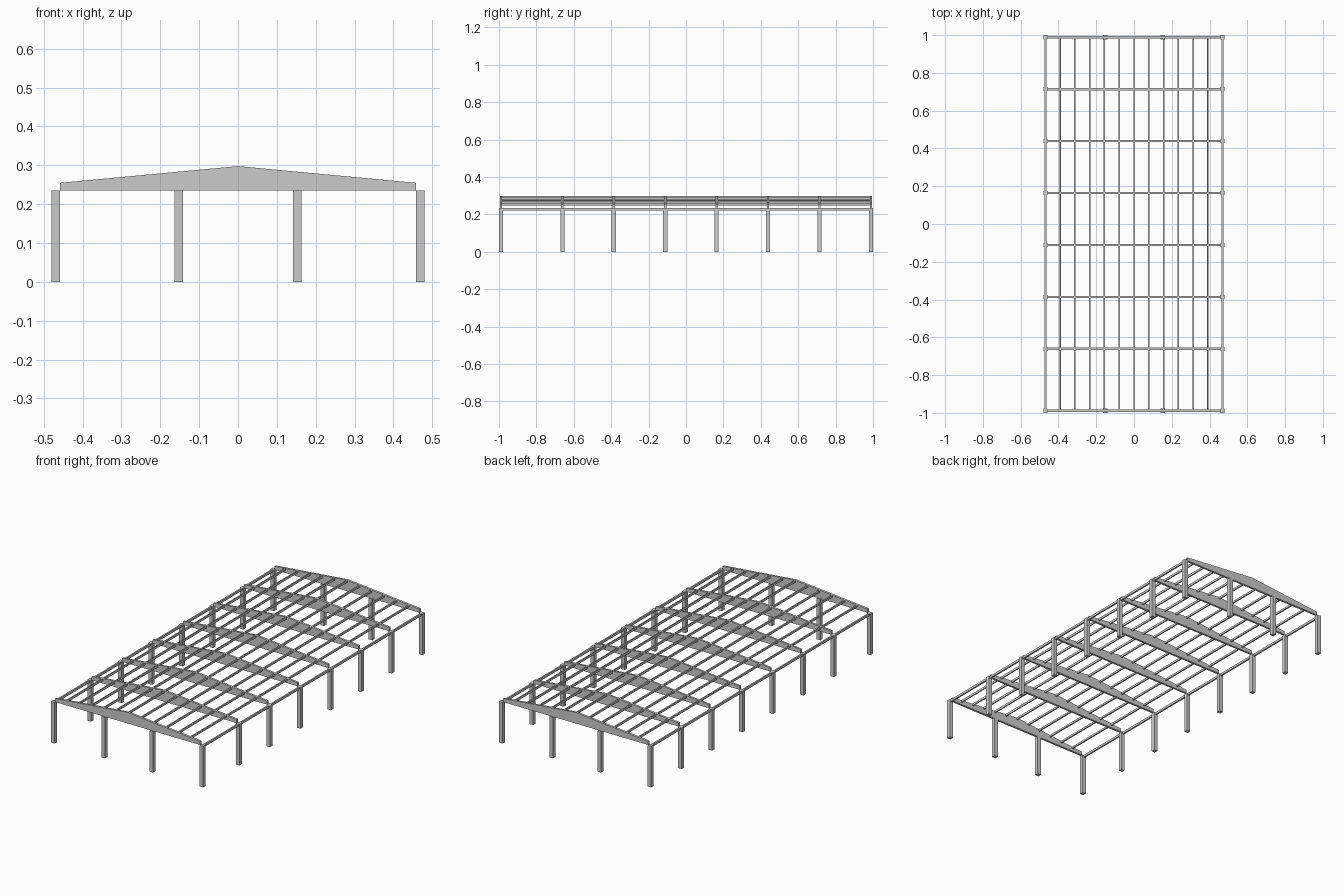
import bpy, bmesh
from mathutils import Matrix
from math import atan2

if "Cube" in bpy.data.objects:
    bpy.data.objects.remove(bpy.data.objects["Cube"])

COL, COL_H = 0.022, 0.235            # column width and height
X_SIDE, X_MID, Y_END = 0.469, 0.152, 0.989
BEAM_X, BEAM_T = 0.458, 0.012        # rafter half span and thickness
EAVE_Z, RIDGE_Z = 0.255, 0.298
frames = [-Y_END] + [Y_END - 0.275 * i for i in range(6, -1, -1)]
SLOPE = (RIDGE_Z - EAVE_Z) / BEAM_X


def finish(name, bm):
    bmesh.ops.recalc_face_normals(bm, faces=bm.faces)
    me = bpy.data.meshes.new(name)
    bm.to_mesh(me)
    bm.free()
    ob = bpy.data.objects.new(name, me)
    bpy.context.collection.objects.link(ob)
    return ob


def add_box(bm, center, size, tilt=0.0):
    m = (Matrix.Translation(center) @ Matrix.Rotation(tilt, 4, 'Y')
         @ Matrix.Diagonal((*size, 1)))
    bmesh.ops.create_cube(bm, size=1, matrix=m)


def column(name, x, y):
    bm = bmesh.new()
    add_box(bm, (x, y, COL_H / 2), (COL, COL, COL_H))
    finish(name, bm)


def roof_beam(y):
    # tapered gable profile extruded along y
    pts = [(-BEAM_X, COL_H), (BEAM_X, COL_H), (BEAM_X, EAVE_Z),
           (0, RIDGE_Z), (-BEAM_X, EAVE_Z)]
    bm = bmesh.new()
    face = bm.faces.new([bm.verts.new((x, y - BEAM_T / 2, z)) for x, z in pts])
    ext = bmesh.ops.extrude_face_region(bm, geom=[face])
    verts = [v for v in ext['geom'] if isinstance(v, bmesh.types.BMVert)]
    bmesh.ops.translate(bm, verts=verts, vec=(0, BEAM_T, 0))
    finish("roof_beam", bm)


def long_member(name, x, z, w, h, gap, tilt=0.0):
    # one segment per bay, spanning between neighbouring frames
    bm = bmesh.new()
    for a, b in zip(frames, frames[1:]):
        add_box(bm, (x, (a + b) / 2, z), (w, b - a - gap, h), tilt)
    finish(name, bm)


# Frames: side columns and tapered roof beams
for y in frames:
    for s in (-1, 1):
        column("side_column", s * X_SIDE, y)
    roof_beam(y)

# Extra columns under the two gable ends
for y in (frames[0], frames[-1]):
    for s in (-1, 1):
        column("gable_column", s * X_MID, y)

# Eave beams joining the column tops
for s in (-1, 1):
    long_member("eave_beam", s * X_SIDE, COL_H - 0.0065, 0.009, 0.013, COL)

# Purlins flush with the roof slope
PW, PH = 0.007, 0.012
for i in range(-5, 6):
    x = i * X_SIDE / 6
    z = RIDGE_Z - abs(x) * SLOPE - PH / 2
    tilt = atan2(SLOPE, 1) * ((i > 0) - (i < 0))
    long_member("purlin", x, z, PW, PH, BEAM_T, tilt)
